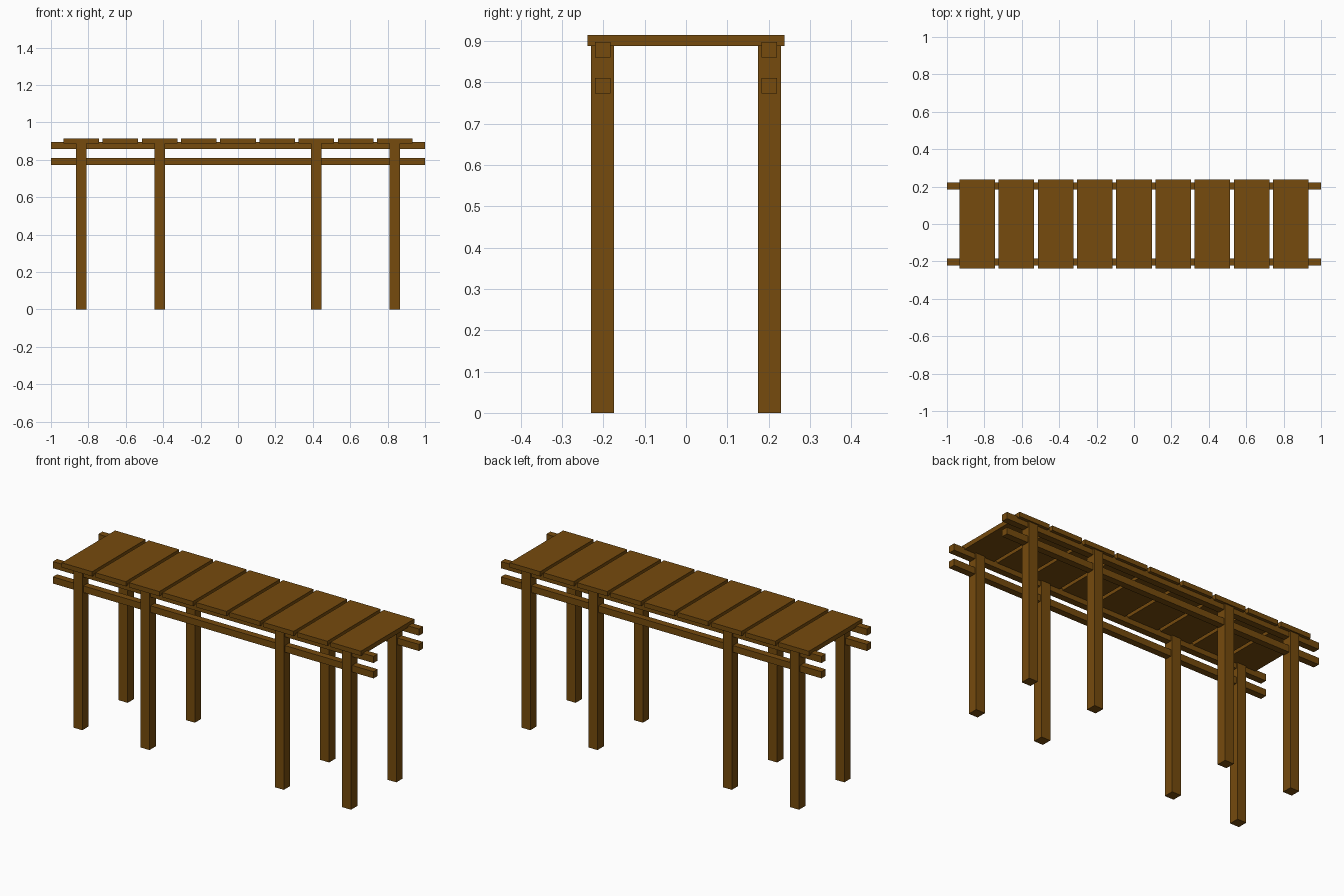
import bpy

if "Cube" in bpy.data.objects:
    bpy.data.objects.remove(bpy.data.objects["Cube"])

wood = bpy.data.materials.new("brown_wood")
wood.diffuse_color = (0.18, 0.07, 0.004, 1.0)
wood.use_nodes = True
wood.node_tree.nodes["Principled BSDF"].inputs["Base Color"].default_value = wood.diffuse_color


def box(name, center, size):
    """Axis-aligned wooden box."""
    bpy.ops.mesh.primitive_cube_add(size=1, location=center)
    ob = bpy.context.object
    ob.name = name
    ob.scale = size
    bpy.ops.object.transform_apply(location=False, rotation=False, scale=True)
    ob.data.materials.append(wood)
    return ob


PITCH = 0.2095    # plank spacing along the deck
ROW_Y = 0.202     # distance of each post row from the centre line
POST_TOP = 0.892  # tucked just into the planks

# Deck planks
for i in range(-4, 5):
    box(f"deck_plank_{i + 5}", (i * PITCH, 0, 0.9013), (0.19, 0.476, 0.0265))

for side, y in (("front", -ROW_Y), ("back", ROW_Y)):
    # Posts, under the first, third, seventh and ninth planks
    for n, i in enumerate((-4, -2, 2, 4), 1):
        box(f"{side}_post_{n}", (i * PITCH, y, POST_TOP / 2), (0.056, 0.056, POST_TOP))
    # Long rails running through the posts
    box(f"{side}_upper_rail", (0, y, 0.878), (2.0, 0.0375, 0.0375))
    box(f"{side}_lower_rail", (0, y, 0.7915), (2.0, 0.0375, 0.0375))
